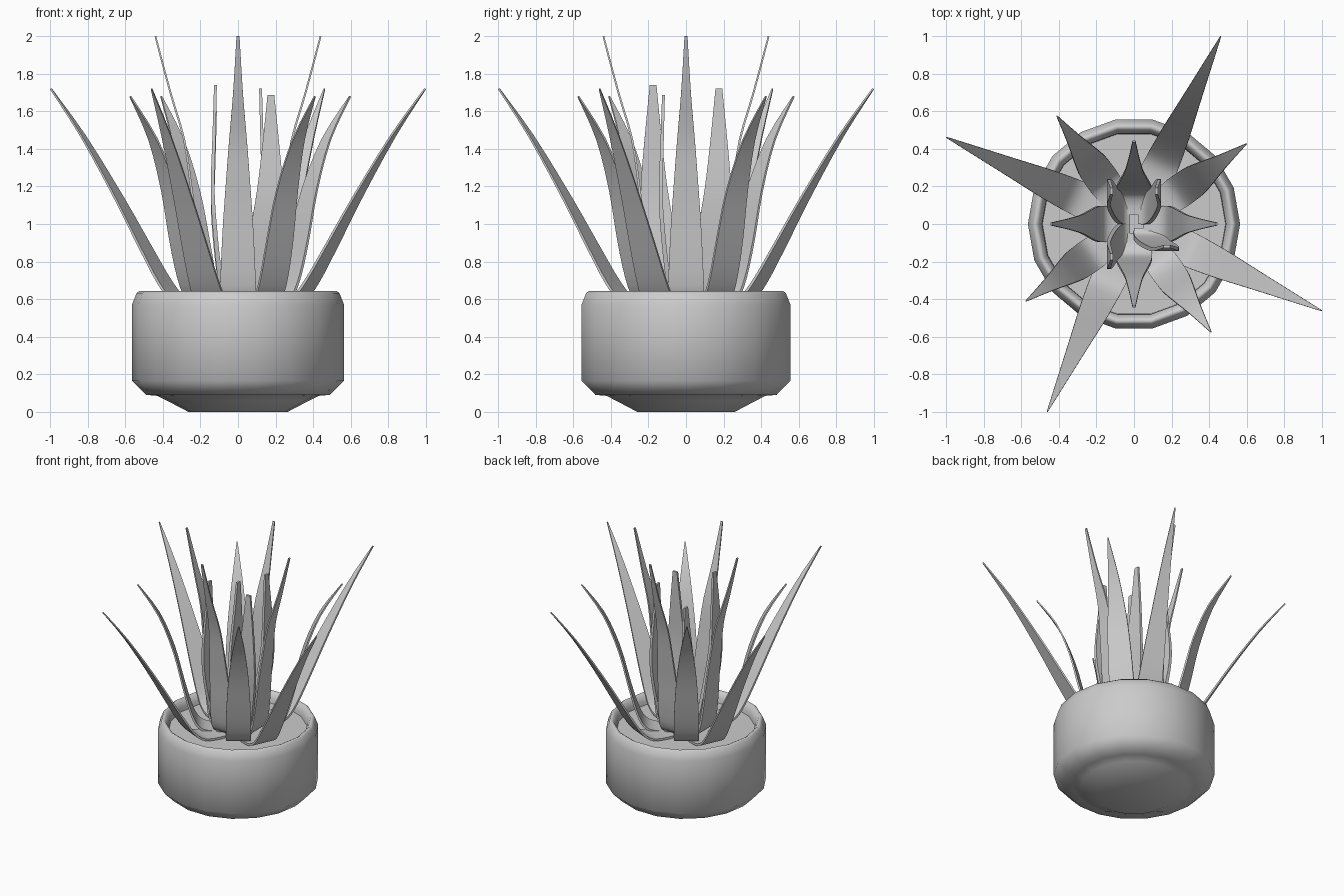
import bpy, bmesh, math
from mathutils import Vector

if "Cube" in bpy.data.objects:
    bpy.data.objects.remove(bpy.data.objects["Cube"])


def finish(name, bm, angle):
    bmesh.ops.recalc_face_normals(bm, faces=bm.faces)
    me = bpy.data.meshes.new(name)
    bm.to_mesh(me)
    bm.free()
    ob = bpy.data.objects.new(name, me)
    bpy.context.collection.objects.link(ob)
    bpy.ops.object.select_all(action='DESELECT')
    ob.select_set(True)
    bpy.context.view_layer.objects.active = ob
    bpy.ops.object.shade_smooth_by_angle(angle=math.radians(angle))
    return ob


def lathe(name, profile, n=18, cap_start=False, cap_end=False):
    bm = bmesh.new()
    rings = [[bm.verts.new((r * math.cos(2 * math.pi * i / n),
                            r * math.sin(2 * math.pi * i / n), z))
              for i in range(n)] for r, z in profile]
    for a, b in zip(rings, rings[1:]):
        for i in range(n):
            j = (i + 1) % n
            bm.faces.new((a[i], a[j], b[j], b[i]))
    if cap_start:
        bm.faces.new(rings[0])
    if cap_end:
        bm.faces.new(rings[-1])
    return finish(name, bm, 75)


def smooth(path, steps=3):
    """Catmull-Rom refinement of the path rows."""
    p = [Vector(r) for r in path]
    res = []
    for k in range(len(p) - 1):
        a, b, c, d = p[max(k - 1, 0)], p[k], p[k + 1], p[min(k + 2, len(p) - 1)]
        for s in range(steps):
            t = s / steps
            res.append(0.5 * (2 * b + (c - a) * t + (2 * a - 5 * b + 4 * c - d) * t * t
                              + (3 * b - a - 3 * c + d) * t ** 3))
    return res + [p[-1]]


def leaf(name, path, azimuth, thick=0.018, height=1.0, flip=1, reach=1.0):
    """Tapered blade; path rows are (outward, sideways, z, half width)."""
    a = math.radians(azimuth)
    out = Vector((math.cos(a), math.sin(a), 0))
    side = Vector((-math.sin(a), math.cos(a), 0)) * flip
    rows_in = smooth(path)
    last = len(rows_in) - 1
    bm = bmesh.new()
    rows = []
    for k, (o, s, z, w) in enumerate(rows_in):
        p, q = rows_in[max(k - 1, 0)], rows_in[min(k + 1, last)]
        d = Vector((q[0] - p[0], q[2] - p[2])).normalized()
        t = thick * (1 - 0.5 * k / last) / 2
        normal = (out * d.y - Vector((0, 0, 1)) * d.x) * t
        c = out * o * reach + side * s + Vector((0, 0, 0.57 + (z - 0.57) * height))
        rows.append([bm.verts.new(c + side * w * u + normal * v)
                     for u, v in ((-1, -1), (1, -1), (1, 1), (-1, 1))])
    for p, q in zip(rows, rows[1:]):
        for i in range(4):
            j = (i + 1) % 4
            bm.faces.new((p[i], p[j], q[j], q[i]))
    bm.faces.new(rows[0])
    bm.faces.new(rows[-1])
    return finish(name, bm, 40)


# pot with foot and rounded rim
lathe("pot", [(0.265, 0), (0.38, 0.06), (0.43, 0.085), (0.49, 0.09),
              (0.565, 0.165), (0.565, 0.57), (0.54, 0.632), (0.527, 0.642),
              (0.51, 0.632), (0.49, 0.59), (0.487, 0.52)], cap_start=True)

# soil
lathe("soil", [(0.488, 0.53), (0.488, 0.56)], cap_start=True, cap_end=True)

# blade shapes from the outside in
outer = [(0.10, 0, 0.57, 0.09), (0.25, 0, 0.575, 0.095), (0.35, 0, 0.60, 0.092),
         (0.43, 0, 0.69, 0.086), (0.54, 0, 0.87, 0.075),
         (0.705, 0, 1.15, 0.053), (0.91, 0, 1.47, 0.027), (1.098, 0, 1.72, 0.003)]
middle = [(0.08, 0, 0.57, 0.07), (0.19, 0, 0.575, 0.08), (0.275, 0, 0.61, 0.088),
          (0.33, 0, 0.72, 0.088), (0.385, 0, 0.92, 0.084), (0.45, 0, 1.18, 0.068),
          (0.555, 0, 1.45, 0.038), (0.705, 0, 1.68, 0.003)]
inner = [(0.05, 0, 0.57, 0.08), (0.12, 0, 0.58, 0.09), (0.175, 0, 0.63, 0.096),
         (0.205, 0, 0.80, 0.090), (0.225, 0, 1.0, 0.080), (0.25, 0, 1.2, 0.066),
         (0.287, 0, 1.45, 0.047), (0.36, 0, 1.70, 0.026), (0.44, 0, 2.0, 0.008)]
heart = [(0.03, 0.07, 0.56, 0.07), (0.07, 0.08, 0.60, 0.08),
         (0.10, 0.11, 0.75, 0.085), (0.125, 0.15, 1.0, 0.083),
         (0.135, 0.17, 1.2, 0.070), (0.128, 0.175, 1.45, 0.046),
         (0.12, 0.175, 1.74, 0.018)]

# three rings of four blades
for i in range(4):
    leaf(f"outer_leaf_{i + 1}", outer, 65.2 + 90 * i)
    leaf(f"middle_leaf_{i + 1}", middle, 35.5 + 90 * i, reach=1.04 if i == 0 else 1)
    leaf(f"inner_leaf_{i + 1}", inner, 90 * i)

# upright heart blades: facing angle, height, side
for i, (az, h, f) in enumerate([(0, 0.985, 1), (180, 0.88, -1),
                                (180, 1.0, 1), (270, 0.955, 1)]):
    leaf(f"heart_leaf_{i + 1}", heart, az, 0.03, h, f)
